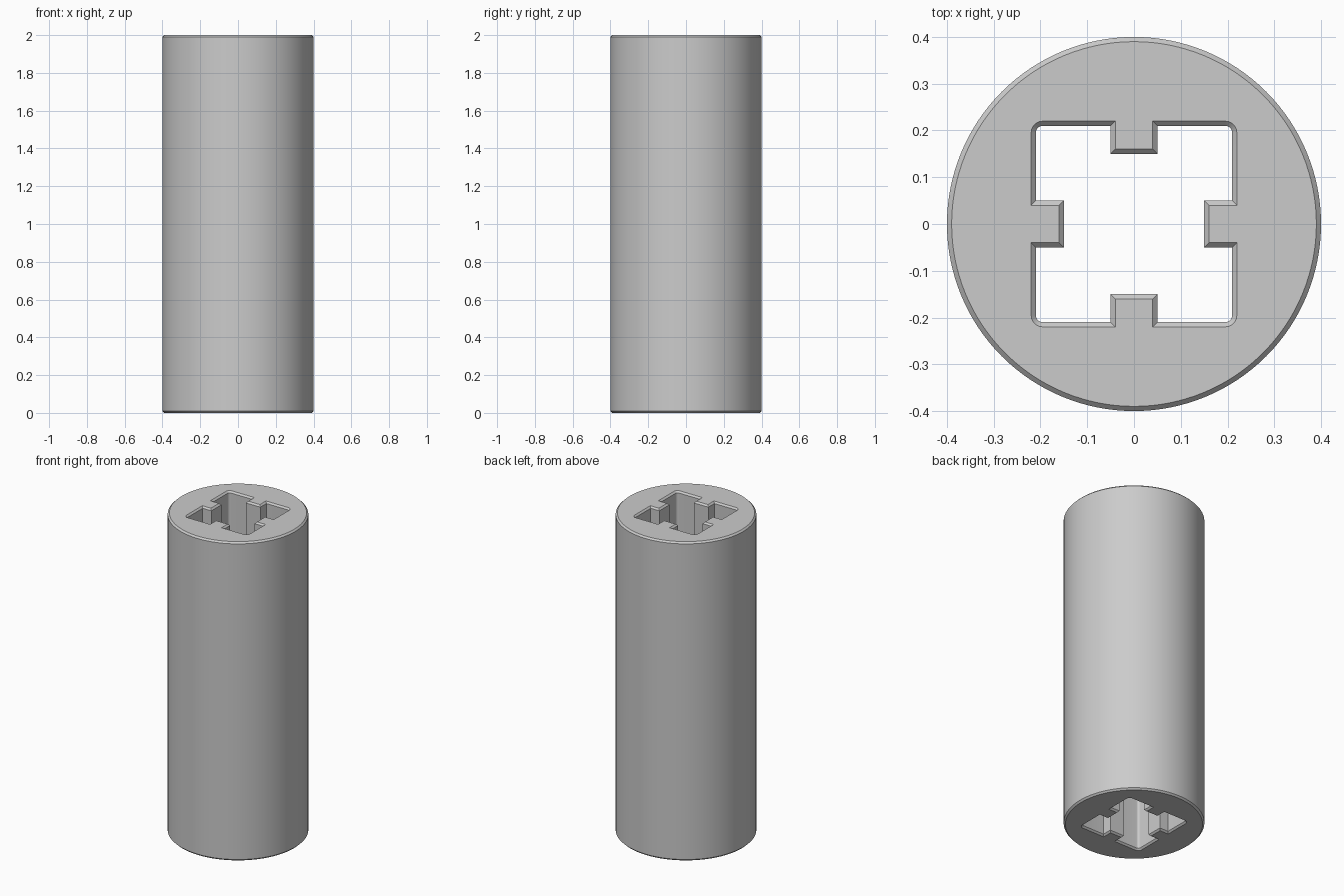
import bpy, bmesh, math
from mathutils import Matrix, Vector

cube = bpy.data.objects.get("Cube")
if cube:
    bpy.data.objects.remove(cube, do_unlink=True)

HEIGHT, RADIUS, BEVEL = 2.0, 0.4, 0.01
HALF, KEY_TIP, KEY_HALF, FILLET = 0.21, 0.15, 0.05, 0.015


def circle(r, n=128):
    return [Vector((r * math.cos(a), r * math.sin(a)))
            for a in (math.tau * i / n for i in range(n))]


def keyed_square(grow):
    """Rounded square with a key in the middle of each side, grown outward."""
    half, tip, key, r = HALF + grow, KEY_TIP + grow, KEY_HALF - grow, FILLET + grow
    side = [Vector(p) for p in ((half, -key), (tip, -key), (tip, key), (half, key))]
    for i in range(6):
        a = math.pi / 2 * i / 5
        side.append(Vector((half - r + r * math.cos(a), half - r + r * math.sin(a))))
    return [Matrix.Rotation(math.pi / 2 * k, 2) @ p for k in range(4) for p in side]


bm = bmesh.new()


def wall(profiles):
    """Stack (outline, height) loops into a wall; return its end edge loops."""
    rings = [[bm.verts.new((p.x, p.y, z)) for p in pts] for pts, z in profiles]
    for low, high in zip(rings, rings[1:]):
        for i in range(len(low)):
            j = (i + 1) % len(low)
            bm.faces.new((low[i], low[j], high[j], high[i]))
    return [[bm.edges.get((r[i - 1], r[i])) for i in range(len(r))]
            for r in (rings[0], rings[-1])]


# Outer barrel and inner keyed bore, both chamfered at the ends
levels = (0, BEVEL, HEIGHT - BEVEL, HEIGHT)
outer = wall([(circle(RADIUS - c), z) for c, z in zip((BEVEL, 0, 0, BEVEL), levels)])
bore = wall([(keyed_square(c), z) for c, z in zip((BEVEL, 0, 0, BEVEL), levels)])

# Flat end faces
for a, b in zip(outer, bore):
    bmesh.ops.triangle_fill(bm, edges=a + b, use_beauty=True, use_dissolve=False)
bmesh.ops.recalc_face_normals(bm, faces=bm.faces)

mesh = bpy.data.meshes.new("keyed_sleeve")
bm.to_mesh(mesh)
bm.free()
sleeve = bpy.data.objects.new("keyed_sleeve", mesh)
bpy.context.collection.objects.link(sleeve)

# Plain grey material
grey = bpy.data.materials.new("light grey")
grey.use_nodes = True
colour = (0.6, 0.6, 0.6, 1)
grey.diffuse_color = colour
grey.node_tree.nodes["Principled BSDF"].inputs["Base Color"].default_value = colour
mesh.materials.append(grey)

bpy.ops.object.select_all(action="DESELECT")
sleeve.select_set(True)
bpy.context.view_layer.objects.active = sleeve
bpy.ops.object.shade_smooth_by_angle(angle=math.radians(30))
